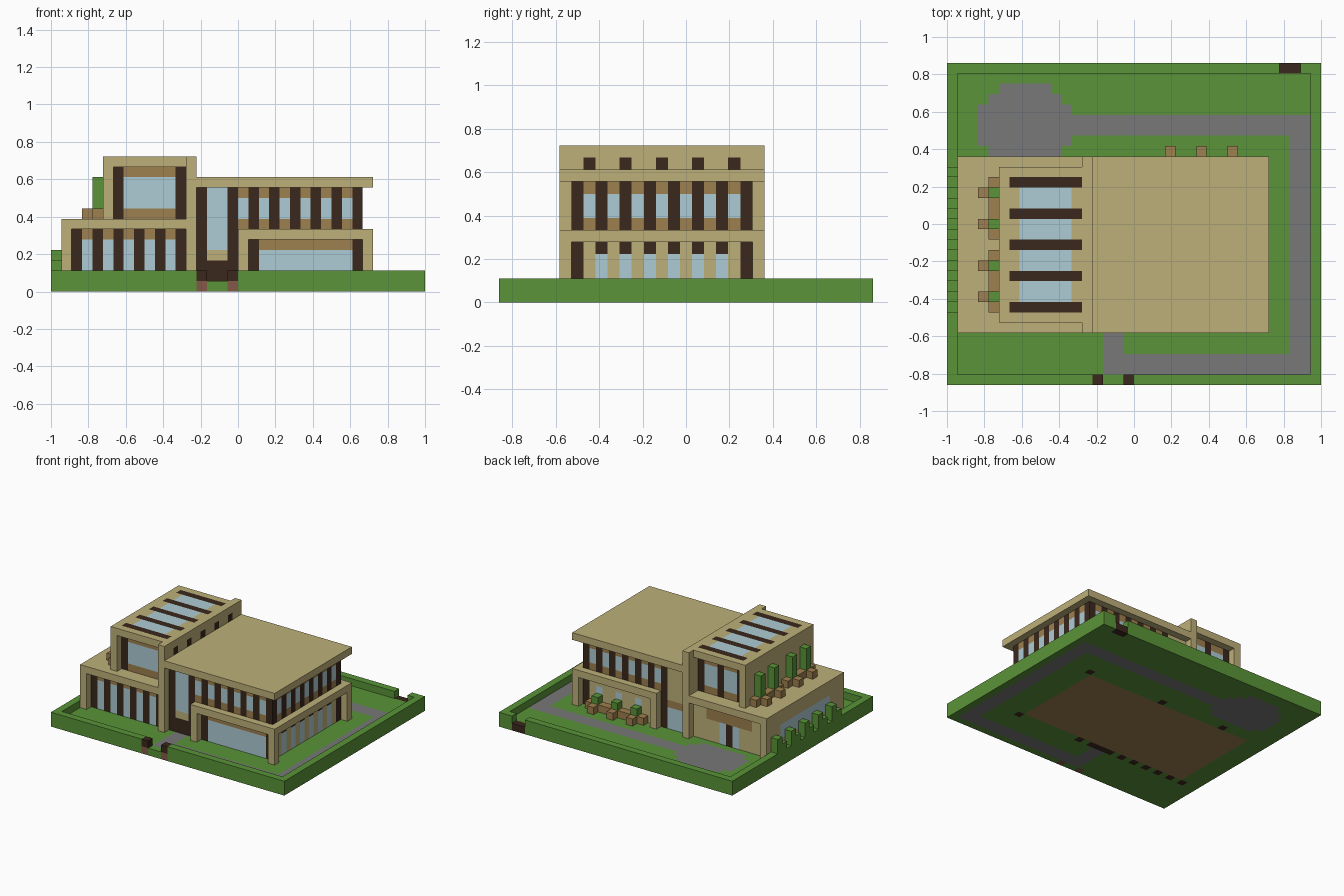
import bpy, bmesh
from mathutils import Vector

cube = bpy.data.objects.get("Cube")
if cube:
    bpy.data.objects.remove(cube, do_unlink=True)

UNIT = 1 / 18
OFFSET = Vector((-18, -15.5, 0))


def linear(c):
    c /= 255
    return c / 12.92 if c <= 0.04045 else ((c + 0.055) / 1.055) ** 2.4


def material(name, rgb):
    mat = bpy.data.materials.new(name)
    col = tuple(linear(c) for c in rgb) + (1,)
    mat.use_nodes = True
    mat.diffuse_color = col
    mat.node_tree.nodes["Principled BSDF"].inputs["Base Color"].default_value = col
    return mat


MATS = {
    "tan": material("sandstone", (190, 176, 122)),
    "green": material("grass_green", (90, 148, 56)),
    "glass": material("window_glass", (174, 204, 213)),
    "dark": material("dark_timber", (58, 40, 28)),
    "brown": material("warm_wood", (158, 128, 78)),
    "grey": material("path_grey", (120, 120, 121)),
    "brick": material("brick_red", (130, 90, 72)),
}
NAMES = list(MATS)
cells = {}


def fill(part, colour, xs, ys, zs):
    """Fill a block of unit cells; later blocks replace earlier ones."""
    for i in range(*xs):
        for j in range(*ys):
            for k in range(*zs):
                cells[i, j, k] = (part, colour)


def one(n):
    return (n, n + 1)


# Garden: lawn, hedge, paths and round patio
fill("lawn", "green", (0, 36), (0, 31), (0, 1))
for xs, ys in (((0, 36), one(0)), ((0, 36), one(30)), (one(0), (0, 31)), (one(35), (0, 31))):
    fill("hedge", "green", xs, ys, (0, 2))
for xs, ys in (((15, 17), (1, 6)), ((15, 35), (1, 3)), ((33, 35), (1, 26)), ((12, 35), (24, 26))):
    fill("path", "grey", xs, ys, (0, 1))
for j in range(22, 29):
    step = max(0, int(abs(j - 24.5) - 1.5))
    fill("patio", "grey", (3 + step, 12 - step), one(j), (0, 1))

# Gates
for i in (14, 17):
    fill("gate_post", "brick", one(i), one(0), (0, 1))
    fill("gate_post", "dark", one(i), one(0), (1, 2))
for i in (15, 16, 32, 33):
    cells.pop((i, 0 if i < 20 else 30, 1))
fill("back_gate", "dark", (32, 34), one(30), (0, 1))

# Shrubs along the left hedge
for j in range(7, 21, 3):
    fill("shrub", "green", one(0), one(j), (2, 3))
    fill("shrub", "green", one(0), one(j + 1), (2, 4))

# Building masses
fill("floor", "brown", (3, 29), (7, 20), (0, 1))
fill("left_wing", "tan", (2, 13), (6, 21), (1, 6))
fill("left_wing", "tan", one(1), (5, 22), (1, 6))
fill("left_roof", "tan", (1, 14), (5, 22), (6, 7))
fill("right_wing", "tan", (14, 30), (6, 21), (1, 10))
fill("terrace_band", "tan", (18, 31), (5, 22), (5, 6))
fill("main_roof", "tan", (14, 31), (5, 22), (10, 11))
for i in (18, 30):
    for j in (5, 21):
        fill("frame_pillar", "tan", one(i), one(j), (1, 5))

# Tower with a frame round recessed end windows
fill("tower", "tan", (5, 13), (6, 21), (7, 13))
for j, outer, posts in ((7, 6, (6, 12)), (19, 20, (6, 9, 12))):
    for key in [(i, outer, k) for i in range(6, 13) for k in range(7, 12)]:
        cells.pop(key)
    fill("tower_window", "brown", (6, 13), one(j), (7, 12))
    fill("tower_window", "glass", (7, 12), one(j), (8, 11))
    for i in posts:
        fill("tower_window", "dark", one(i), one(j), (7, 12))
fill("dividing_wall", "tan", one(13), (5, 22), (1, 13))

# Skylight and its cross beams
fill("skylight", "glass", (7, 12), (7, 20), (12, 13))
for j in range(7, 20, 3):
    fill("skylight_beam", "dark", (6, 13), one(j), (12, 13))
    fill("beam_end", "dark", one(13), one(j), (11, 12))

# Left wing: front columns, side strip window, back doors
fill("left_front", "glass", (2, 13), one(6), (1, 5))
fill("left_front", "brown", (2, 13), one(6), (5, 6))
for i in range(2, 13, 2):
    fill("left_front", "dark", one(i), one(6), (1, 6))
fill("side_window", "glass", one(1), (8, 19), (3, 5))
fill("patio_doors", "brown", (4, 11), one(20), (4, 6))
fill("patio_doors", "glass", (6, 9), one(20), (1, 4))
fill("patio_doors", "dark", one(7), one(20), (1, 4))

# Upper storey windows on front, back and right side
for j in (6, 20):
    fill("upper_windows", "brown", (18, 30), one(j), (6, 10))
    fill("upper_windows", "glass", (18, 30), one(j), (7, 9))
    for i in range(19, 30, 2):
        fill("upper_windows", "dark", one(i), one(j), (6, 10))
fill("upper_windows", "brown", one(29), (7, 20), (6, 10))
fill("upper_windows", "glass", one(29), (7, 20), (7, 9))
for j in range(6, 21, 2):
    fill("upper_windows", "dark", one(29), one(j), (6, 10))

# Lower right wing: wide front window and narrow side windows
fill("wide_window", "glass", (20, 29), one(6), (1, 4))
fill("wide_window", "brown", (20, 29), one(6), (4, 5))
fill("wide_window", "dark", one(19), one(6), (1, 5))
for j in range(8, 20, 2):
    fill("side_slits", "glass", one(29), one(j), (1, 4))
    fill("side_slits", "dark", one(29), one(j), (4, 5))
for j in (6, 20):
    fill("corner_post", "dark", one(29), one(j), (1, 5))

# Entrance bay, front and back
fill("entrance", "dark", (14, 18), one(6), (1, 10))
fill("entrance", "glass", (15, 17), one(6), (4, 10))
fill("entrance", "tan", (15, 17), one(6), (3, 4))
fill("back_entrance", "dark", one(17), one(20), (1, 10))
fill("back_entrance", "glass", (14, 17), one(20), (1, 4))
fill("back_entrance", "brown", (14, 17), one(20), (4, 5))

# Planters behind the right wing
fill("back_planter", "brown", (20, 29), one(21), (1, 2))
for i in (21, 24, 27):
    fill("back_planter", "brown", one(i), one(22), (1, 2))
    fill("back_plant", "green", one(i), one(21), (2, 3))
    fill("back_window", "glass", one(i), one(20), (2, 4))

# Planters on the left roof
for a, b in ((7, 13), (14, 20)):
    fill("roof_planter", "brown", one(4), (a, b), (7, 8))
for j in (8, 11, 15, 18):
    fill("roof_planter", "brown", one(3), one(j), (7, 8))
    fill("roof_plant", "green", one(4), one(j), (7, 11))

# Column footings reach down through the ground
for (i, j, k), (owner, colour) in list(cells.items()):
    if k == 1 and colour == "dark" and owner != "gate_post":
        fill("footing", "dark", one(i), one(j), (0, 1))


def build(part):
    """Make one object from the exposed faces of a part's cells."""
    bm = bmesh.new()
    for cell, (owner, colour) in cells.items():
        if owner != part:
            continue
        centre = Vector(cell) + Vector((0.5, 0.5, 0.5))
        for axis in range(3):
            for sign in (-1, 1):
                n = Vector((0, 0, 0))
                n[axis] = sign
                if tuple(int(c + d) for c, d in zip(cell, n)) in cells:
                    continue
                u = Vector((0, 0, 0))
                u[(axis + 1) % 3] = 0.5
                v = n.cross(u)
                mid = centre + n / 2
                corners = (mid - u - v, mid + u - v, mid + u + v, mid - u + v)
                face = bm.faces.new([bm.verts.new((p + OFFSET) * UNIT) for p in corners])
                face.material_index = NAMES.index(colour)
    if not bm.faces:
        bm.free()
        return
    bmesh.ops.remove_doubles(bm, verts=bm.verts, dist=UNIT / 100)
    bmesh.ops.dissolve_limit(bm, angle_limit=0.01, verts=bm.verts, edges=bm.edges,
                             delimit={'MATERIAL'})
    mesh = bpy.data.meshes.new(part)
    bm.to_mesh(mesh)
    bm.free()
    for mat in MATS.values():
        mesh.materials.append(mat)
    bpy.context.collection.objects.link(bpy.data.objects.new(part, mesh))


for part in sorted({owner for owner, _ in cells.values()}):
    build(part)
